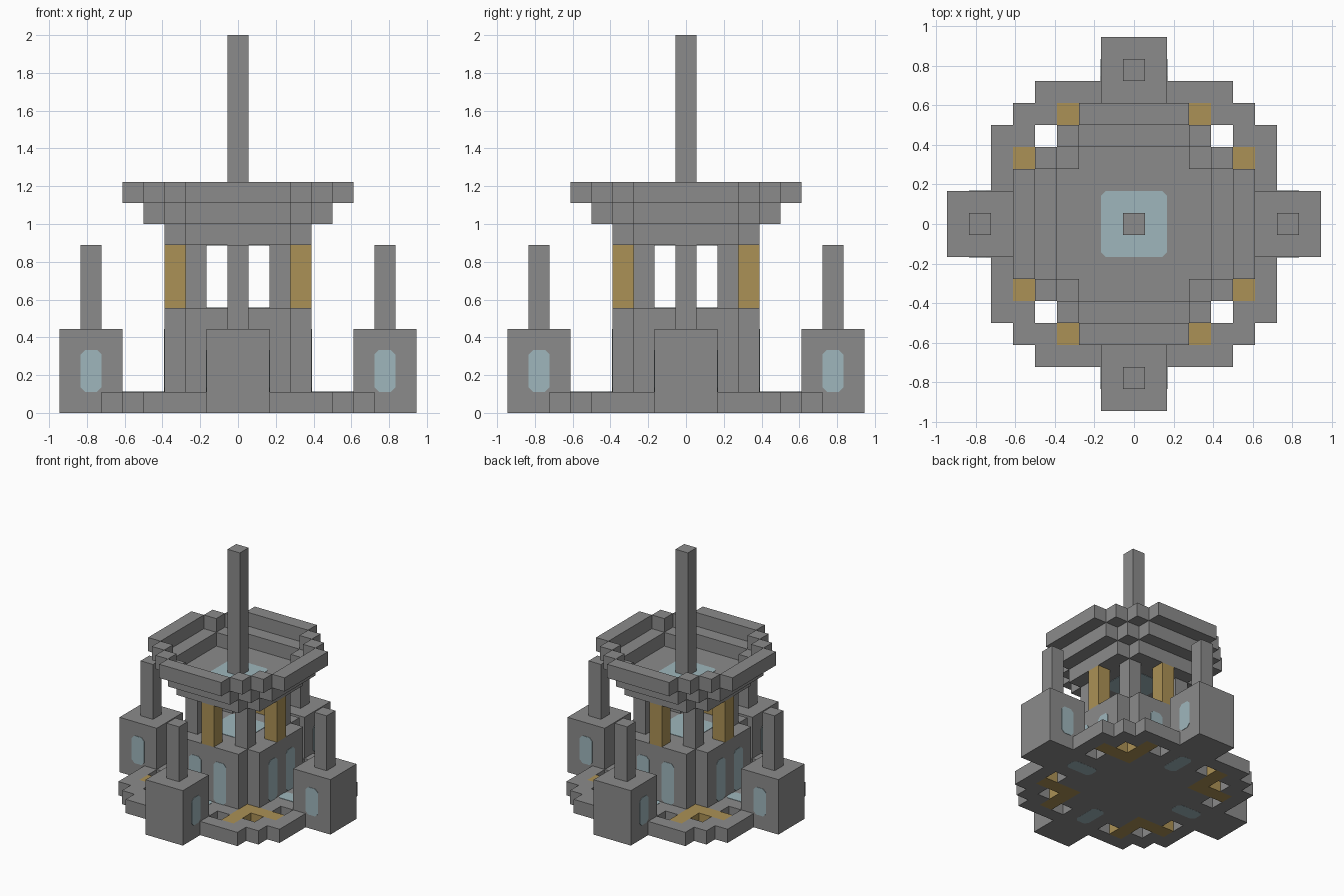
import bpy
import bmesh
from mathutils import Matrix, Vector

if "Cube" in bpy.data.objects:
    bpy.data.objects.remove(bpy.data.objects["Cube"], do_unlink=True)

U = 2 / 18  # size of one building block
SIDES = [Matrix.Rotation(k * 1.5707963268, 4, 'Z') for k in range(4)]


def material(name, rgb):
    m = bpy.data.materials.new(name)
    m.use_nodes = True
    m.diffuse_color = (*rgb, 1)
    m.node_tree.nodes["Principled BSDF"].inputs["Base Color"].default_value = (*rgb, 1)
    return m


STONE = material("grey stone", (0.26, 0.26, 0.26))
GOLD = material("gold", (0.41, 0.285, 0.092))
GLASS = material("pale blue glass", (0.345, 0.47, 0.505))


def finish(bm, name, mat):
    bmesh.ops.recalc_face_normals(bm, faces=bm.faces)
    mesh = bpy.data.meshes.new(name)
    bm.to_mesh(mesh)
    bm.free()
    mesh.materials.append(mat)
    obj = bpy.data.objects.new(name, mesh)
    bpy.context.collection.objects.link(obj)
    return obj


def slab(name, mat, inside, z0, z1):
    """Extrude every grid cell for which inside(|x|, |y|) holds."""
    bm = bmesh.new()
    grid = range(-8, 9)
    cells = {(x, y) for x in grid for y in grid if inside(abs(x), abs(y))}

    def face(*pts):
        bm.faces.new([bm.verts.new(Vector(p) * U) for p in pts])

    for x, y in cells:
        a, b, c, d = x - .5, x + .5, y - .5, y + .5
        face((a, c, z1), (b, c, z1), (b, d, z1), (a, d, z1))
        face((a, d, z0), (b, d, z0), (b, c, z0), (a, c, z0))
        for step, p, q in (((1, 0), (b, c), (b, d)), ((-1, 0), (a, d), (a, c)),
                           ((0, 1), (b, d), (a, d)), ((0, -1), (a, c), (b, c))):
            if (x + step[0], y + step[1]) not in cells:
                face((*p, z0), (*q, z0), (*q, z1), (*p, z1))
    bmesh.ops.remove_doubles(bm, verts=bm.verts, dist=0.0001)
    bmesh.ops.dissolve_limit(bm, angle_limit=0.01, verts=bm.verts, edges=bm.edges)
    return finish(bm, name, mat)


def box(name, mat, x, y, w, z0, z1, turn):
    bm = bmesh.new()
    bmesh.ops.create_cube(bm, size=1)
    for v in bm.verts:
        v.co = Vector((x + v.co.x * w, y + v.co.y * w, (z0 + z1) / 2 + v.co.z * (z1 - z0))) * U
    bm.transform(turn)
    return finish(bm, name, mat)


def pane(name, center, right, up, w, h, turn):
    """Thin glass plate with clipped corners, flush against a wall."""
    bm = bmesh.new()
    right, up, center = Vector(right), Vector(up), Vector(center)
    normal = right.cross(up)
    cut = 0.22
    a, b = w / 2, h / 2
    outline = [(a, b - cut), (a - cut, b), (cut - a, b), (-a, b - cut),
               (-a, cut - b), (cut - a, -b), (a - cut, -b), (a, cut - b)]
    verts = [bm.verts.new((center + right * p + up * q) * U - normal * 0.002) for p, q in outline]
    base = bm.faces.new(verts)
    grown = bmesh.ops.extrude_face_region(bm, geom=[base])["geom"]
    bmesh.ops.translate(bm, vec=normal * 0.005,
                        verts=[g for g in grown if isinstance(g, bmesh.types.BMVert)])
    bm.transform(turn)
    return finish(bm, name, GLASS)


# Stepped base with openings and gold corner brackets
def in_bracket(x, y):
    return (x == 3 and 3 <= y <= 5) or (y == 3 and 3 <= x <= 5)


def in_base(x, y):
    outline = max(x, y) <= 6 and x + y <= 10
    under_block = max(x, y) >= 6 and min(x, y) <= 1
    opening = (x, y) in {(4, 4), (2, 5), (5, 2)}
    return outline and not under_block and not opening and not in_bracket(x, y)


slab("base", STONE, in_base, 0, 1)
slab("gold_brackets", GOLD, in_bracket, 0, 1)

# Central tower with notched corners, open gallery above
def notched(x, y):
    return max(x, y) <= 3 and x + y <= 5


slab("tower", STONE, notched, 1, 5)
slab("gallery_corner_columns", STONE, lambda x, y: x == 2 and y == 2, 5, 8)

# Roof slab and the two rings that step outward
slab("roof", STONE, notched, 8, 9)
for level, r in ((9, 4), (10, 5)):
    def ring(x, y, r=r):
        straight = max(x, y) == r and min(x, y) <= 2
        corner = min(x, y) >= 3 and x + y == r + 2
        return straight or corner
    slab(f"roof_ring_{r - 3}", STONE, ring, level, level + 1)

slab("spire", STONE, lambda x, y: x == 0 and y == 0, 9, 18)

# Glass in gallery floor, ceiling and roof
X, Y, Z = (1, 0, 0), (0, 1, 0), (0, 0, 1)
STILL = Matrix.Identity(4)
pane("gallery_floor_glass", (0, 0, 5), X, Y, 3, 3, STILL)
pane("roof_skylight", (0, 0, 9), X, Y, 3, 3, STILL)
pane("gallery_ceiling_glass", (0, 0, 8), Y, X, 3, 3, STILL)

# Parts repeated on each of the four sides
for turn in SIDES:
    box("gate_block", STONE, 0, -7, 3, 0, 4, turn)
    box("gate_pole", STONE, 0, -7, 1, 4, 8, turn)
    box("gold_column", GOLD, 0, -3, 1, 5, 8, turn)
    for s in (-1, 1):
        pane("tower_window", (s, -3.5, 2.5), X, Z, 1, 3, turn)
        pane("gate_window", (s * 1.5, -7, 2), (0, s, 0), Z, 1, 2, turn)
    pane("path_glass_top", (0, -4.5, 1), X, Y, 1, 2, turn)
    pane("path_glass_bottom", (0, -4.5, 0.02), Y, X, 2, 1, turn)
